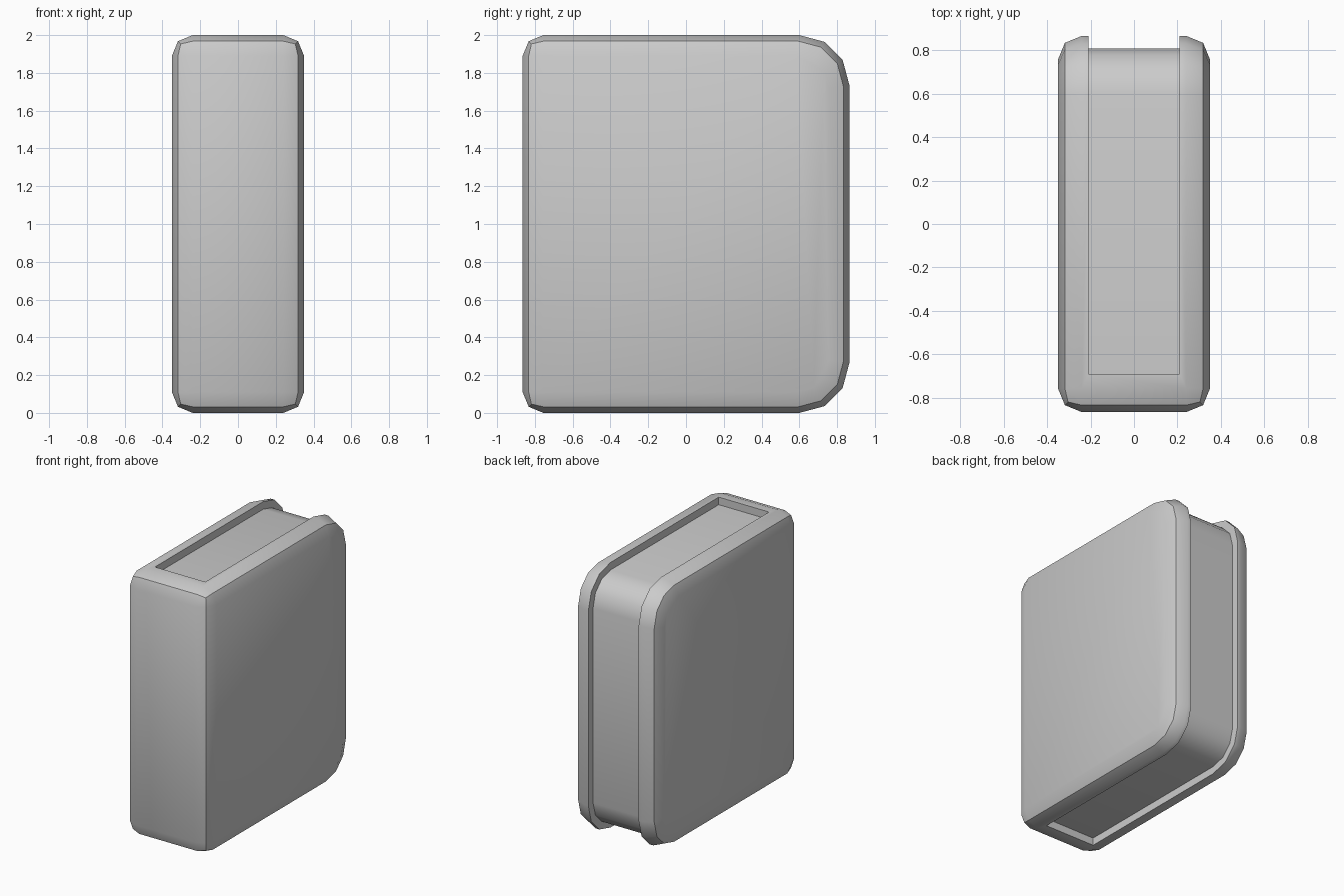
import bpy, bmesh, math

if "Cube" in bpy.data.objects:
    bpy.data.objects.remove(bpy.data.objects["Cube"])

W, D, H = 0.35, 0.865, 2.0      # half width, half depth, height
SLOT, INSET = 0.21, 0.057       # channel half width, channel depth
R = 0.265                       # rounding of the two back corners


def back_corners(inset):
    """Points round the bottom-back then top-back corner, in (y, z)."""
    cy, r = D - R, R - inset
    angles = [math.radians(a) for a in (0, 30, 60, 90)]
    low = [(cy + r * math.sin(a), R - r * math.cos(a)) for a in angles]
    return low + [(y, H - z) for y, z in reversed(low)]


def prism(name, profile, half):
    """Extrude a (y, z) profile symmetrically along x."""
    bm = bmesh.new()
    face = bm.faces.new([bm.verts.new((-half, y, z)) for y, z in profile])
    ext = bmesh.ops.extrude_face_region(bm, geom=[face], use_keep_orig=True)
    verts = [g for g in ext["geom"] if isinstance(g, bmesh.types.BMVert)]
    bmesh.ops.translate(bm, verts=verts, vec=(2 * half, 0, 0))
    bmesh.ops.recalc_face_normals(bm, faces=bm.faces[:])
    mesh = bpy.data.meshes.new(name)
    bm.to_mesh(mesh)
    bm.free()
    obj = bpy.data.objects.new(name, mesh)
    bpy.context.collection.objects.link(obj)
    return obj


# Rounded case: all outer edges bevelled except the facets of the back corners
case = prism("book_case", [(-D, 0)] + back_corners(0) + [(-D, H)], W)
bev = case.modifiers.new("round_edges", 'BEVEL')
bev.width = 0.11
bev.segments = 2
bev.limit_method = 'ANGLE'
bev.angle_limit = math.radians(40)
bev.use_clamp_overlap = False

# C-shaped channel running over the top, back and bottom
outer = [(-0.69, H + 0.2), (1.2, H + 0.2), (1.2, -0.2), (-0.69, -0.2)]
inner = [(-0.69, INSET)] + back_corners(INSET) + [(-0.69, H - INSET)]
# Both loops meet at the front wall, leaving the page block standing
cutter = prism("channel_cutter", inner + outer, SLOT)

cut = case.modifiers.new("channel", 'BOOLEAN')
cut.operation = 'DIFFERENCE'
cut.solver = 'EXACT'
cut.object = cutter

bpy.ops.object.select_all(action='DESELECT')
case.select_set(True)
bpy.context.view_layer.objects.active = case
bpy.ops.object.modifier_apply(modifier="round_edges")
bpy.ops.object.modifier_apply(modifier="channel")
bpy.data.objects.remove(cutter)
bpy.ops.object.shade_smooth_by_angle(angle=math.radians(40))
